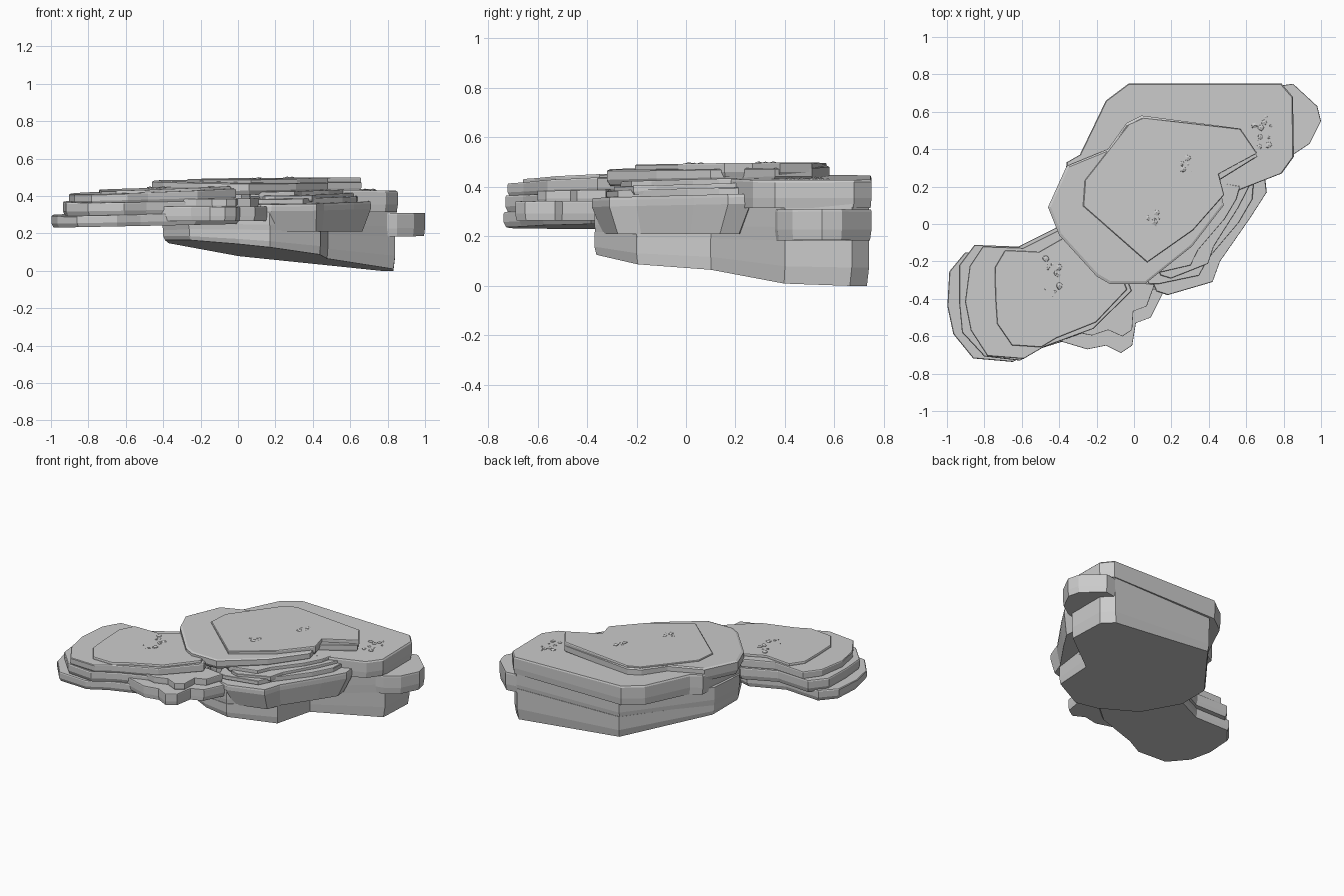
import bpy, bmesh, math, random
from mathutils import Vector, Matrix

if "Cube" in bpy.data.objects:
    bpy.data.objects.remove(bpy.data.objects["Cube"])
random.seed(4)


def height(plane, x, y):
    return plane[0] + plane[1] * x + plane[2] * y


def add_object(name, bm):
    me = bpy.data.meshes.new(name)
    bm.to_mesh(me)
    bm.free()
    bpy.context.collection.objects.link(bpy.data.objects.new(name, me))


def slab(name, pts, bottom, top, under=0.97, over=0.99, flare=.35):
    """Rock sheet between two tilted planes, tucked in below and slightly above."""
    cx = sum(p[0] for p in pts) / len(pts)
    cy = sum(p[1] for p in pts) / len(pts)
    bm = bmesh.new()
    rings = []
    for s, f in ((under, 0), (1, flare), (1, .92), (over, 1)):
        ring = []
        for x, y in pts:
            px, py = cx + (x - cx) * s, cy + (y - cy) * s
            lo, hi = max(0, height(bottom, px, py)), height(top, px, py)
            ring.append(bm.verts.new((px, py, lo + (hi - lo) * f)))
        rings.append(ring)
    for r0, r1 in zip(rings, rings[1:]):
        for i in range(len(pts)):
            j = (i + 1) % len(pts)
            bm.faces.new((r0[i], r0[j], r1[j], r1[i]))
    bm.faces.new(rings[0][::-1])
    bm.faces.new(rings[-1])
    bmesh.ops.recalc_face_normals(bm, faces=bm.faces)
    add_object(name, bm)


def fit(pts, pivot, sx, sy, turn=0, chip=0):
    """Copy of an outline scaled and turned about a pivot, with randomly chipped corners."""
    p, rot = Vector(pivot), Matrix.Rotation(math.radians(turn), 2)
    out = []
    for q in pts:
        d = Vector(q) - p
        d = rot @ Vector((d.x * sx, d.y * sy)) * (1 - random.uniform(0, chip))
        out.append(tuple(p + d))
    return out


# Plan outlines of the main rock bodies
FOOT = [(-.40, 0), (-.26, -.25), (0, -.36), (.17, -.37), (.44, -.2), (.48, .1),
        (.84, .4), (.84, .67), (.77, .74), (0, .73), (-.38, .24)]
CAP = [(-.4, -.04), (.02, -.26), (.48, .15), (.79, .27), (.855, .36), (.85, .68),
       (.79, .75), (-.03, .75), (-.15, .66), (-.29, .37), (-.36, .33)]
UPPER = [(-.46, .09), (-.4, -.06), (-.2, -.28), (-.13, -.32), (.06, -.32), (.31, -.12), (.48, .1),
         (.45, .23), (.66, .36), (.57, .51), (.04, .58), (-.04, .54), (-.14, .4), (-.36, .31)]
EDGE = [(0, -.1), (.12, -.36), (.18, -.38), (.42, -.31), (.46, -.2), (.62, .03), (.71, .17), (.7, .26), (.3, .3)]
LEFT = [(-.95, -.42), (-.94, -.22), (-.86, -.11), (-.62, -.12), (-.41, -.01), (-.1, -.1), (0, -.36),
        (-.22, -.57), (-.5, -.67), (-.62, -.74), (-.82, -.72), (-.92, -.58)]
TONGUE = [(-.3, -.25), (-.55, -.58), (-.25, -.67), (-.15, -.65), (-.07, -.69), (-.01, -.65),
          (.01, -.53), (.09, -.5), (.16, -.36)]

# Large block: tilted foot, middle band, cap layers
slab("foot_block", FOOT, (.122, -.107, -.06), (.22, -.01, 0), under=.985, over=1)
slab("middle_block", fit(FOOT, (.2, .2), 1.01, 1), (.2, -.02, 0), (.34, 0, 0), under=.99, over=1)
slab("main_cap", CAP, (.315, 0, 0), (.443, -.02, .003), under=.99)
slab("upper_cap", UPPER, (.405, .03, 0), (.476, -.012, .02), over=.97)
slab("crown_sheet", fit(UPPER[4:12] + [(-.28, .19), (-.29, .03)], (.57, .5), .98, .86),
     (.44, 0, 0), (.491, .008, .008))

# Projecting shelf on the right
slab("right_shelf", [(.5, .3), (.85, .37), (.94, .43), (1, .55), (.98, .63), (.85, .75), (.5, .7)],
     (.175, .01, 0), (.30, .01, 0))

# Broken sheets stepping up the front right edge, the lowest flaring out from the foot
for k, (s, turn, z0, z1) in enumerate([(1, 0, .21, .36), (.93, -4, .35, .388),
                                       (.88, 4, .37, .405), (.8, -5, .385, .425)]):
    slab(f"edge_sheet_{k + 1}", fit(EDGE, (.05, .2), s, s, turn, .05 * (k > 0)),
         (z0, 0, 0), (z1, .01, .02), under=.97 if k else .86, flare=.35 if k else .75)

# Low left outcrop: stacked sheets shrinking upwards
for k, (sx, sy, z0, z1, tilt) in enumerate([(1.06, .93, .25, .325, .02), (1, 1, .31, .385, .01),
                                            (.95, .97, .37, .446, .03), (.76, .84, .39, .46, .03)]):
    slab(f"left_sheet_{k + 1}", fit(LEFT, (-.15, -.3 - .4 * (k == 0)), sx, sy, 0, .03 * (k > 0)),
         (z0, .02, 0), (z1, tilt, .02))

# Thin tongues reaching out at the front
slab("front_tongue_low", TONGUE, (.265, 0, 0), (.348, -.005, .01))
slab("front_tongue_high", fit(TONGUE, (-.2, -.3), .9, .8, 4, .05), (.335, 0, 0), (.395, 0, .02))


# Loose pebbles in small clusters on the top faces
def pebbles(name, cx, cy, spread, count, z, big=.02):
    bm = bmesh.new()
    for i in range(count):
        r = big * (1, .8, .5, .25, .2)[i % 5]
        a, d = random.uniform(0, math.tau), spread * random.uniform(.2, 1)
        spot = Vector((cx + d * math.cos(a) * .8, cy + d * math.sin(a), z))
        for v in bmesh.ops.create_icosphere(bm, subdivisions=1, radius=r)["verts"]:
            v.co *= random.uniform(.8, 1.1)
            v.co.z *= .5
            v.co += spot
    add_object(name, bm)


pebbles("pebbles_left", -.44, -.28, .11, 14, .442)
pebbles("pebbles_right", .69, .48, .1, 13, .43)
pebbles("pebbles_middle", .09, .02, .07, 8, .49)
pebbles("pebbles_back", .28, .33, .06, 6, .494)
